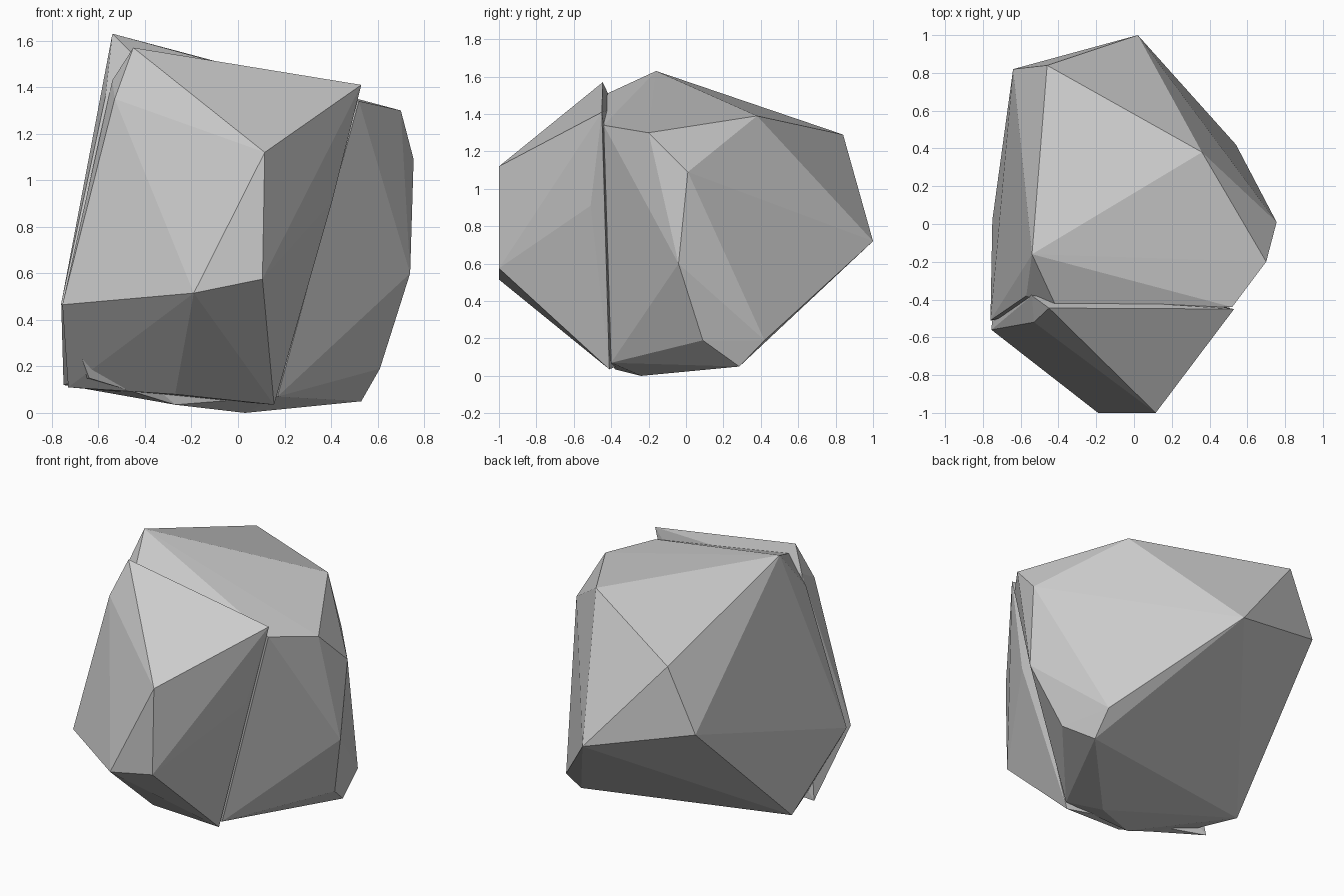
import bpy, bmesh


def hull_rock(name, corners):
    """Flat-faced boulder chunk: the convex hull of its chiselled corners."""
    bm = bmesh.new()
    for co in corners:
        bm.verts.new(co)
    res = bmesh.ops.convex_hull(bm, input=bm.verts[:])
    loose = [v for v in bm.verts if not v.link_faces]
    bmesh.ops.delete(bm, geom=loose, context='VERTS')
    bmesh.ops.recalc_face_normals(bm, faces=bm.faces[:])
    mesh = bpy.data.meshes.new(name)
    bm.to_mesh(mesh)
    bm.free()
    obj = bpy.data.objects.new(name, mesh)
    bpy.context.collection.objects.link(obj)
    return obj


# main boulder
hull_rock("main_boulder", [
    # crown
    (-0.54, -0.16, 1.63), (0.36, 0.38, 1.39), (-0.46, 0.84, 1.29),
    (0.70, -0.20, 1.30), (0.52, -0.44, 1.34), (-0.42, -0.42, 1.51),
    (-0.57, -0.38, 1.36),
    # flanks
    (0.02, 1.00, 0.72), (-0.64, 0.82, 0.90), (0.755, 0.01, 1.09),
    (0.74, -0.04, 0.60), (-0.76, -0.51, 0.47),
    # foot
    (0.61, 0.09, 0.19), (0.54, 0.42, 0.19), (0.53, 0.285, 0.05),
    (0.03, -0.24, 0.0), (0.17, -0.40, 0.07), (-0.27, -0.38, 0.035),
    (-0.64, -0.35, 0.15), (-0.75, 0.02, 0.12),
])

# split slab leaning on the front
hull_rock("front_slab", [
    # top
    (-0.45, -0.445, 1.57), (0.53, -0.45, 1.41), (0.115, -1.00, 1.12),
    (-0.53, -0.52, 1.35), (-0.54, -0.38, 1.43),
    # front belly
    (0.105, -1.00, 0.575), (-0.19, -1.00, 0.515), (-0.755, -0.56, 0.465),
    (0.405, -0.51, 0.91),
    # foot
    (0.155, -0.41, 0.035), (-0.27, -0.46, 0.08), (-0.73, -0.23, 0.11),
])
